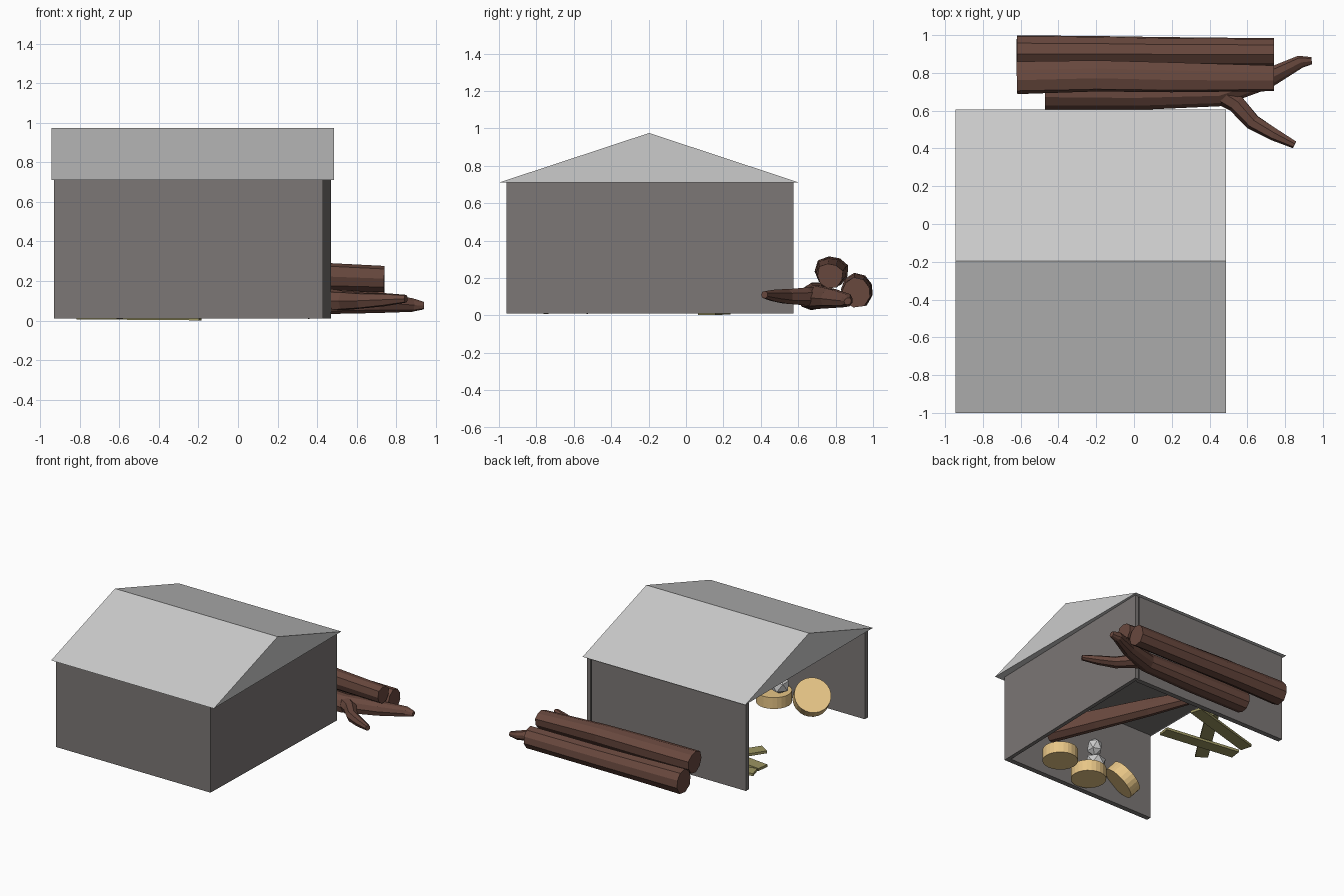
import bpy, bmesh, math, random
from mathutils import Vector, Matrix

if "Cube" in bpy.data.objects:
    bpy.data.objects.remove(bpy.data.objects["Cube"])

random.seed(4)


def material(name, rgb):
    m = bpy.data.materials.new(name)
    m.diffuse_color = (*rgb, 1)
    m.use_nodes = True
    m.node_tree.nodes["Principled BSDF"].inputs["Base Color"].default_value = m.diffuse_color
    return m


STONE = material("wall_grey", (0.20, 0.185, 0.18))
BARK = material("bark", (0.14, 0.065, 0.048))
CUT = material("cut_wood", (0.80, 0.56, 0.24))
PLANK = material("old_plank", (0.33, 0.30, 0.12))


def finish(name, bm, mat=None):
    bmesh.ops.recalc_face_normals(bm, faces=bm.faces[:])
    me = bpy.data.meshes.new(name)
    bm.to_mesh(me)
    bm.free()
    ob = bpy.data.objects.new(name, me)
    bpy.context.collection.objects.link(ob)
    if mat:
        me.materials.append(mat)
    return ob


def slab(name, outline, z0, z1, mat):
    """Upright prism from a flat (x, y) outline."""
    bm = bmesh.new()
    low = [bm.verts.new((x, y, z0)) for x, y in outline]
    top = [bm.verts.new((x, y, z1)) for x, y in outline]
    bm.faces.new(low)
    bm.faces.new(top)
    for k in range(len(outline)):
        n = (k + 1) % len(outline)
        bm.faces.new((low[k], low[n], top[n], top[k]))
    return finish(name, bm, mat)


def log(name, path, sides=9, rough=0.09):
    """Tapered faceted trunk through (x, y, z, radius) points."""
    bm = bmesh.new()
    pts = [Vector(p[:3]) for p in path]
    bumps = [1 + random.uniform(-rough, rough) for _ in range(sides)]
    rings = []
    for i, p in enumerate(pts):
        d = (pts[min(i + 1, len(pts) - 1)] - pts[max(i - 1, 0)]).normalized()
        side = d.cross(Vector((0, 0, 1))).normalized()
        up = side.cross(d)
        ring = []
        for k in range(sides):
            a = math.tau * k / sides
            r = path[i][3] * bumps[k] * random.uniform(0.97, 1.03)
            ring.append(bm.verts.new(p + (side * math.cos(a) + up * math.sin(a)) * r))
        rings.append(ring)
    for a, b in zip(rings, rings[1:]):
        for k in range(sides):
            n = (k + 1) % sides
            bm.faces.new((a[k], a[n], b[n], b[k]))
    bm.faces.new(rings[0])
    bm.faces.new(rings[-1])
    return finish(name, bm, BARK)


def slice_of_log(name, centre, axis, radius=0.13, depth=0.09):
    bm = bmesh.new()
    rot = Vector(axis).to_track_quat('Z', 'Y').to_matrix().to_4x4()
    bmesh.ops.create_cone(bm, cap_ends=True, segments=24, radius1=radius,
                          radius2=radius, depth=depth,
                          matrix=Matrix.Translation(centre) @ rot)
    return finish(name, bm, CUT)


def plank(name, a, b, width=0.095, thick=0.02):
    a, b = Vector(a), Vector(b)
    d = b - a
    bm = bmesh.new()
    rot = d.to_track_quat('X', 'Z').to_matrix().to_4x4()
    bmesh.ops.create_cube(bm, size=1, matrix=Matrix.Translation((a + b) / 2) @ rot
                          @ Matrix.Diagonal((d.length, width, thick, 1)))
    return finish(name, bm, PLANK)


def stone(name, centre, size):
    bm = bmesh.new()
    bmesh.ops.create_icosphere(bm, subdivisions=1, radius=1,
                               matrix=Matrix.Translation(centre) @ Matrix.Diagonal((*size, 1)))
    return finish(name, bm)


# Three walls, open at the left end; the end wall is slightly skewed
slab("front_wall", [(-0.93, -0.96), (0.43, -0.96), (0.43, -0.92), (-0.93, -0.92)], 0.01, 0.711, STONE)
slab("back_wall", [(-0.93, 0.535), (0.43, 0.535), (0.43, 0.575), (-0.93, 0.575)], 0.01, 0.711, STONE)
slab("end_wall", [(0.40, -0.96), (0.43, -0.96), (0.47, 0.575), (0.44, 0.575)], 0.01, 0.711, STONE)
slab("ceiling", [(-0.93, -0.96), (0.43, -0.96), (0.47, 0.575), (-0.93, 0.575)], 0.705, 0.715, STONE)

# Solid gabled roof
bm = bmesh.new()
ends = [[bm.verts.new((x, y, z)) for y, z in ((-1, 0.71), (0.605, 0.71), (-0.197, 0.975))]
        for x in (-0.945, 0.487)]
for e in ends:
    bm.faces.new(e)
for k in range(3):
    n = (k + 1) % 3
    bm.faces.new((ends[0][k], ends[0][n], ends[1][n], ends[1][k]))
finish("roof", bm)

# Log pile behind the shed
log("outer_log", [(-0.62, 0.915, 0.14, 0.092), (-0.2, 0.915, 0.135, 0.085),
                  (0.15, 0.912, 0.13, 0.082), (0.74, 0.91, 0.125, 0.08)])
log("top_log", [(-0.62, 0.775, 0.235, 0.088), (-0.2, 0.785, 0.238, 0.086),
                (0.2, 0.775, 0.232, 0.082), (0.74, 0.77, 0.212, 0.07)])
log("forked_log", [(-0.47, 0.685, 0.1, 0.08), (0, 0.68, 0.1, 0.077),
                   (0.45, 0.69, 0.095, 0.068), (0.7, 0.77, 0.09, 0.055),
                   (0.88, 0.86, 0.078, 0.036), (0.94, 0.865, 0.075, 0.02)])
log("forked_log_branch", [(0.44, 0.70, 0.1, 0.055), (0.54, 0.64, 0.1, 0.05),
                          (0.63, 0.54, 0.1, 0.042), (0.74, 0.475, 0.105, 0.034),
                          (0.85, 0.42, 0.11, 0.02)], sides=7)

# Log lying inside
log("inside_log", [(0.35, -0.54, 0.09, 0.08), (0.19, -0.2, 0.1, 0.077),
                   (0, 0.17, 0.115, 0.068), (-0.14, 0.44, 0.125, 0.05)])

# Sawn log slices, one leaning
slice_of_log("slice_back", (0.10, -0.72, 0.065), (0, 0, 1))
slice_of_log("slice_middle", (-0.225, -0.785, 0.06), (0, 0, 1))
slice_of_log("slice_leaning", (-0.555, -0.79, 0.135), (-0.52, 0.5, 0.7), 0.135)

# Stones on the middle slice
stone("stone_lower", (-0.28, -0.77, 0.17), (0.085, 0.075, 0.07))
stone("stone_upper", (-0.27, -0.77, 0.295), (0.06, 0.065, 0.075))

# Loose planks near the opening
plank("plank_long", (-0.19, 0.11, 0.011), (-0.81, 0.19, 0.016))
plank("plank_back", (-0.19, 0.48, 0.025), (-0.82, 0.30, 0.025))
plank("plank_cross", (-0.34, 0.49, 0.046), (-0.67, -0.03, 0.04))
